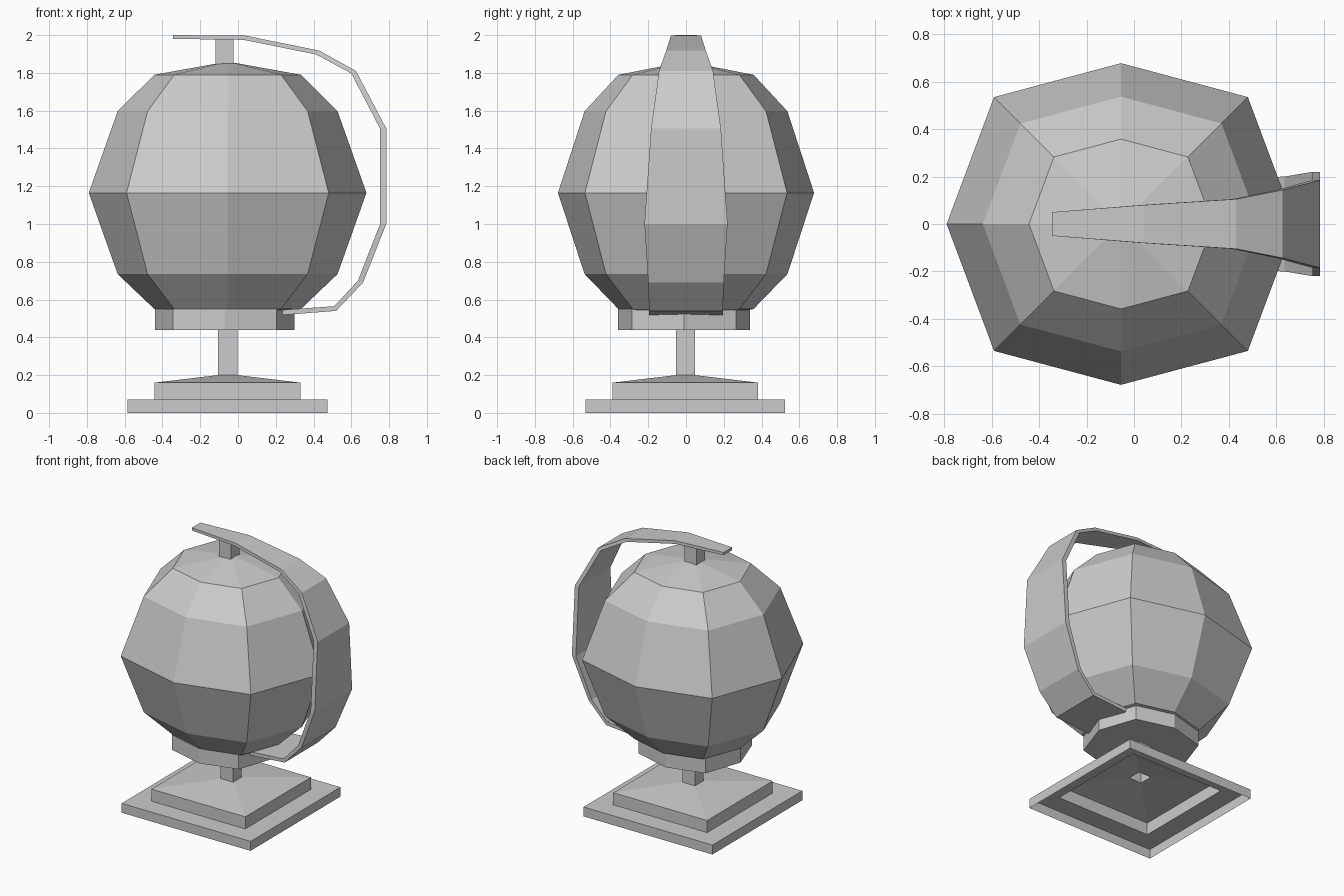
import bpy, bmesh

if "Cube" in bpy.data.objects:
    bpy.data.objects.remove(bpy.data.objects["Cube"])

CX = -0.055  # x of the globe's vertical axis


def make(name, verts, faces):
    mesh = bpy.data.meshes.new(name)
    mesh.from_pydata(verts, [], faces)
    bm = bmesh.new()
    bm.from_mesh(mesh)
    bmesh.ops.recalc_face_normals(bm, faces=bm.faces)
    bm.to_mesh(mesh)
    bm.free()
    obj = bpy.data.objects.new(name, mesh)
    bpy.context.collection.objects.link(obj)
    return obj


def loft(name, rings, cap_start=True, cap_end=True):
    """Skin a list of equal-sized vertex rings."""
    n = len(rings[0])
    verts = [v for r in rings for v in r]
    faces = [(k * n + i, k * n + (i + 1) % n, (k + 1) * n + (i + 1) % n, (k + 1) * n + i)
             for k in range(len(rings) - 1) for i in range(n)]
    if cap_start:
        faces.append(tuple(reversed(range(n))))
    if cap_end:
        faces.append(tuple(range(len(verts) - n, len(verts))))
    return make(name, verts, faces)


def octagon(cx, cy, z, rx, d, ry):
    pts = [(rx, 0), (d, d), (0, ry), (-d, d), (-rx, 0), (-d, -d), (0, -ry), (d, -d)]
    return [(cx + x, cy + y, z) for x, y in pts]


def rect(cx, cy, z, hx, hy):
    return [(cx + sx * hx, cy + sy * hy, z) for sx, sy in ((-1, -1), (1, -1), (1, 1), (-1, 1))]


# Stepped base and post: one shell, open underneath
base = [(0, 0.53, 0.528), (0.07, 0.53, 0.528), (0.07, 0.387, 0.385), (0.16, 0.387, 0.385),
        (0.2, 0.052, 0.05), (0.44, 0.052, 0.05)]
loft("base_and_post", [rect(CX, -0.003, z, hx, hy) for z, hx, hy in base], False, False)

# Collar under the globe
loft("collar", [octagon(-0.07, -0.01, z, 0.37, 0.275, 0.35) for z in (0.44, 0.55)])

# Eight-sided globe with shallow pointed caps
profile = [(0.55, 0.528), (0.735, 0.792), (1.165, 1), (1.597, 0.792), (1.79, 0.528)]
globe = loft("globe", [octagon(CX, 0, z, 0.735 * s, 0.535 * s, 0.678 * s) for z, s in profile])
bm = bmesh.new()
bm.from_mesh(globe.data)
caps = [f for f in bm.faces if len(f.verts) == 8]
for cap in caps:
    tip = 1.86 if cap.calc_center_median().z > 1 else 0.48
    centre = bmesh.ops.poke(bm, faces=[cap])["verts"][0]
    centre.co = (CX, 0, tip)
bm.to_mesh(globe.data)
bm.free()

# Pivot pin at the top
loft("top_pin", [rect(-0.072, 0, z, 0.048, 0.05) for z in (1.83, 1.98)])

# Curved support arm: outer x, z / inner x, z / half width
arm = [(-0.345, 2.0, -0.345, 1.98, 0.05), (0.04, 1.997, 0.03, 1.975, 0.08),
       (0.43, 1.918, 0.415, 1.897, 0.105), (0.625, 1.81, 0.6, 1.797, 0.143),
       (0.785, 1.505, 0.752, 1.505, 0.185), (0.785, 1.0, 0.752, 1.0, 0.22),
       (0.662, 0.69, 0.635, 0.7, 0.2), (0.52, 0.54, 0.51, 0.565, 0.195),
       (0.235, 0.518, 0.235, 0.545, 0.195)]
loft("support_arm", [[(ox, -w, oz), (ox, w, oz), (ix, w, iz), (ix, -w, iz)]
                     for ox, oz, ix, iz, w in arm])
